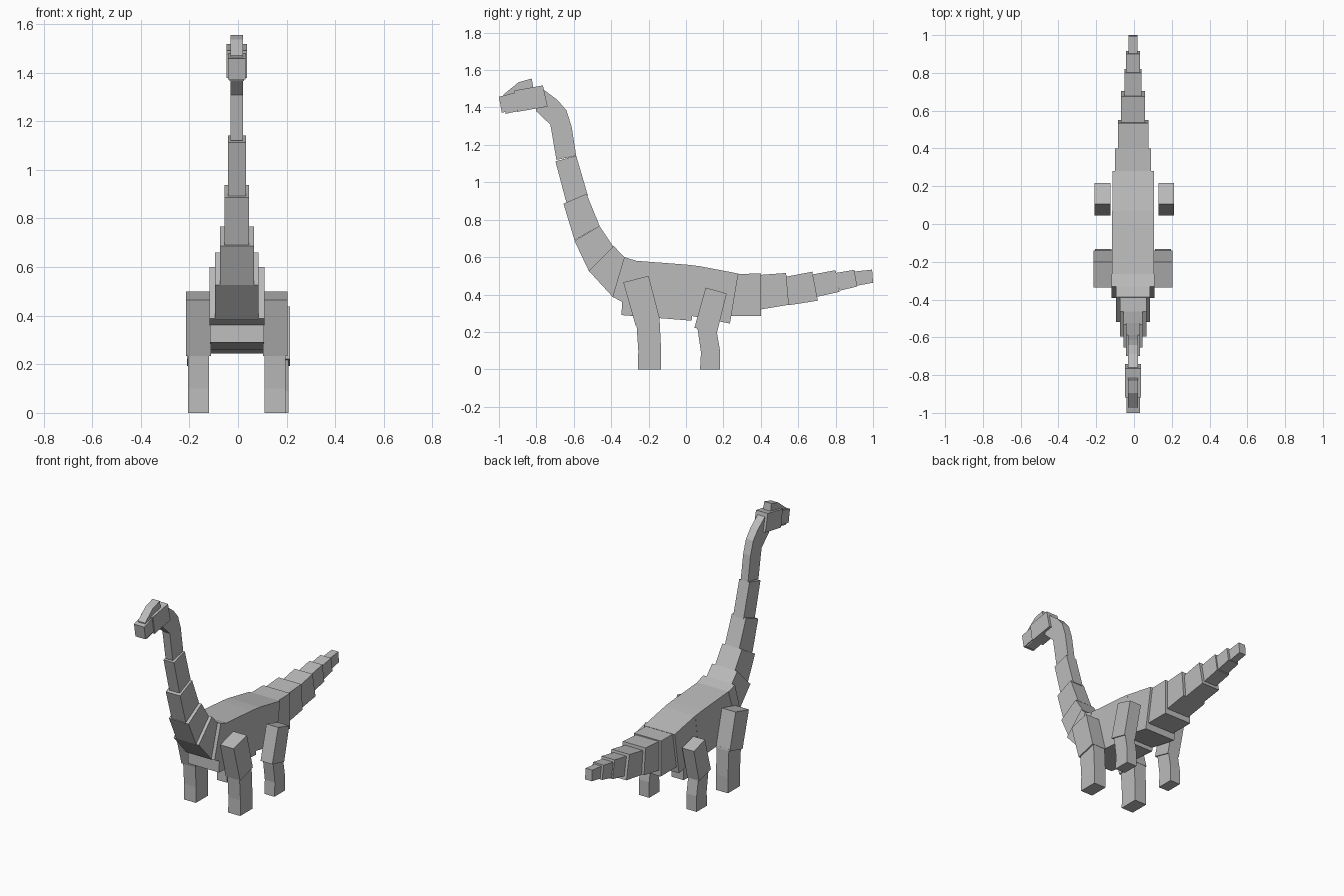
import bpy
import bmesh

cube = bpy.data.objects.get("Cube")
if cube:
    bpy.data.objects.remove(cube, do_unlink=True)

# Single grey skin colour
grey = bpy.data.materials.new("stone grey")
grey.use_nodes = True
grey.diffuse_color = (0.5, 0.5, 0.5, 1)
grey.node_tree.nodes["Principled BSDF"].inputs["Base Color"].default_value = (0.5, 0.5, 0.5, 1)
grey.node_tree.nodes["Principled BSDF"].inputs["Roughness"].default_value = 0.8

MID = -0.005  # centre line of the body


def slab(name, half_width, profile, centre=MID):
    """Extrude a side profile of (y, z) points across x."""
    bm = bmesh.new()
    verts = [bm.verts.new((centre - half_width, y, z)) for y, z in profile]
    face = bm.faces.new(verts)
    ext = bmesh.ops.extrude_face_region(bm, geom=[face])
    moved = [v for v in ext["geom"] if isinstance(v, bmesh.types.BMVert)]
    bmesh.ops.translate(bm, verts=moved, vec=(2 * half_width, 0, 0))
    bmesh.ops.recalc_face_normals(bm, faces=bm.faces)
    mesh = bpy.data.meshes.new(name)
    bm.to_mesh(mesh)
    bm.free()
    mesh.materials.append(grey)
    obj = bpy.data.objects.new(name, mesh)
    bpy.context.collection.objects.link(obj)
    return obj


# Torso
slab("front_body", 0.111, [(-.33, .585), (0, .56), (.07, .552), (.03, .26), (-.345, .29)])
slab("hind_body", 0.110, [(.07, .552), (.28, .512), (.235, .245), (.03, .285)])
slab("chest", 0.113, [(-.33, .60), (-.265, .58), (-.34, .36), (-.393, .388)])

# Neck, from the chest up to the throat
neck = [
    (.090, [(-.52, .527), (-.387, .66), (-.328, .597), (-.387, .382)]),
    (.070, [(-.596, .687), (-.463, .767), (-.39, .657), (-.52, .527)]),
    (.051, [(-.655, .886), (-.532, .938), (-.462, .767), (-.596, .69)]),
    (.037, [(-.698, 1.112), (-.587, 1.142), (-.525, .93), (-.64, .893)]),
    (.026, [(-.693, 1.12), (-.587, 1.142), (-.612, 1.30), (-.64, 1.385),
            (-.687, 1.44), (-.76, 1.495), (-.803, 1.382), (-.725, 1.308)]),
]
for i, (w, profile) in enumerate(neck, 1):
    slab(f"neck_{i}", w, profile)

# Head
slab("head", .042, [(-.918, 1.49), (-.765, 1.518), (-.74, 1.405), (-.90, 1.377)])
slab("muzzle", .036, [(-1, 1.457), (-.905, 1.482), (-.89, 1.392), (-.985, 1.372)])
slab("jaw", .030, [(-.97, 1.40), (-.89, 1.42), (-.89, 1.382), (-.965, 1.366)])
slab("crest", .026, [(-.975, 1.46), (-.975, 1.47), (-.895, 1.535), (-.825, 1.555),
                     (-.815, 1.50), (-.90, 1.45)])

# Tail, from the hips to the tip
tail = [
    (.096, [(.27, .51), (.40, .512), (.40, .284), (.238, .285)]),
    (.081, [(.40, .505), (.535, .515), (.55, .345), (.40, .32)]),
    (.064, [(.535, .495), (.675, .522), (.705, .367), (.55, .343)]),
    (.046, [(.675, .507), (.80, .53), (.82, .414), (.70, .388)]),
    (.038, [(.80, .515), (.90, .532), (.915, .443), (.82, .42)]),
    (.024, [(.90, .523), (.995, .533), (1, .463), (.913, .447)]),
]
for i, (w, profile) in enumerate(tail, 1):
    slab(f"tail_{i}", w, profile)

# Legs on both sides
for side, s in (("left", 1), ("right", -1)):
    fx = MID + s * .158
    bx = .002 + s * .169
    slab(f"front_upper_leg_{side}", .051,
         [(-.335, .465), (-.2, .5), (-.14, .27), (-.27, .235)], fx)
    slab(f"front_lower_leg_{side}", .043,
         [(-.265, .25), (-.142, .28), (-.133, .1), (-.133, 0), (-.257, 0), (-.255, .1)], fx)
    slab(f"back_upper_leg_{side}", .042,
         [(.105, .437), (.218, .405), (.165, .193), (.045, .222)], bx)
    slab(f"back_lower_leg_{side}", .036,
         [(.06, .23), (.163, .21), (.182, .1), (.182, 0), (.075, 0), (.08, .09)], bx)
